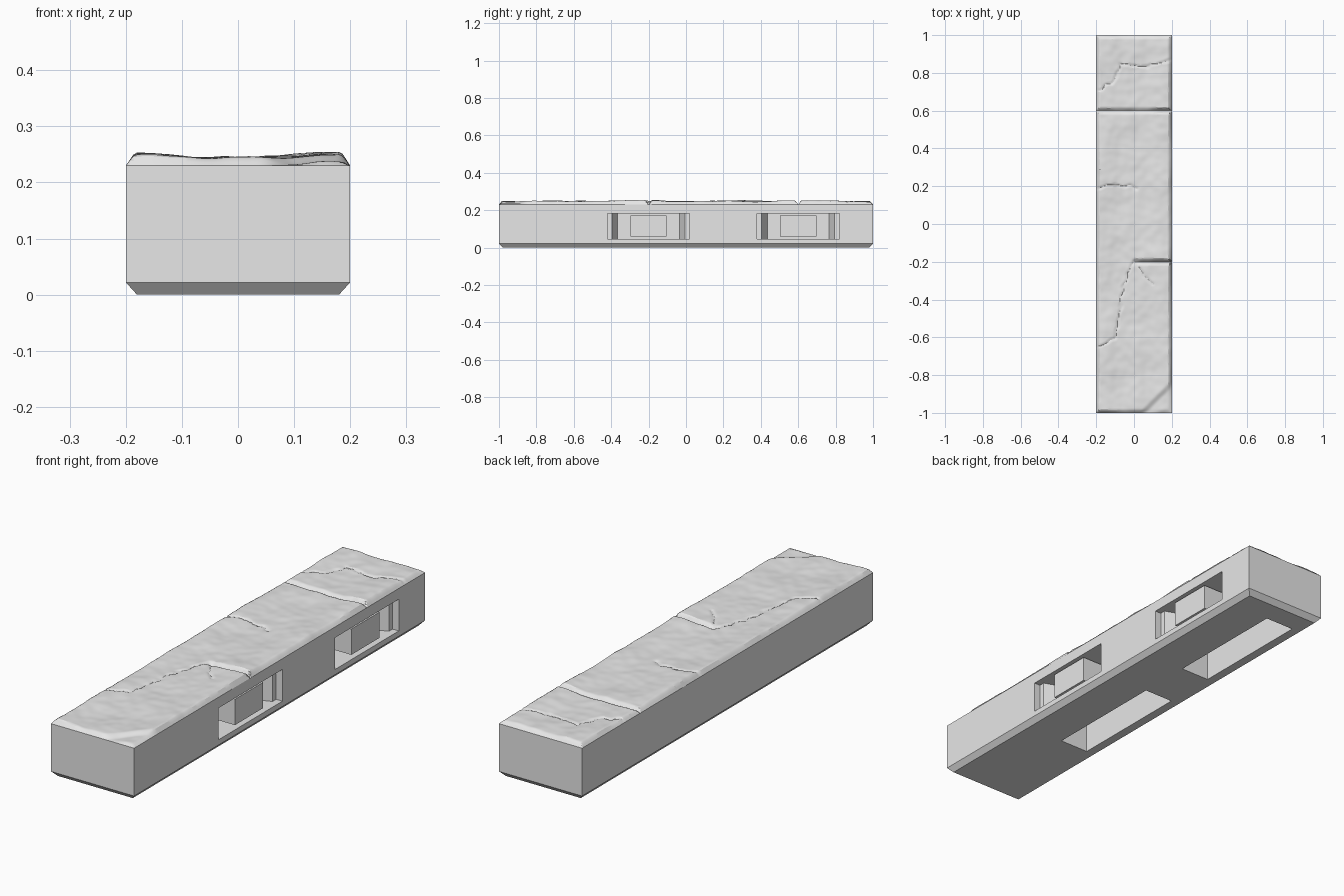
import bpy, bmesh, math
from mathutils import Vector, noise

cube = bpy.data.objects.get("Cube")
if cube:
    bpy.data.objects.remove(cube, do_unlink=True)

stone = bpy.data.materials.new("stone grey")
stone.use_nodes = True
stone.diffuse_color = (0.8, 0.8, 0.8, 1)
stone.node_tree.nodes["Principled BSDF"].inputs["Base Color"].default_value = (0.8, 0.8, 0.8, 1)


def add_object(name, bm):
    bmesh.ops.recalc_face_normals(bm, faces=bm.faces)
    mesh = bpy.data.meshes.new(name)
    bm.to_mesh(mesh)
    bm.free()
    mesh.materials.append(stone)
    obj = bpy.data.objects.new(name, mesh)
    bpy.context.collection.objects.link(obj)
    return obj


def loft(name, rings):
    """Solid from stacked rings, each given as (outline, height)."""
    bm = bmesh.new()
    loops = [[bm.verts.new((x, y, z)) for x, y in outline] for outline, z in rings]
    n = len(loops[0])
    for low, high in zip(loops, loops[1:]):
        for i in range(n):
            j = (i + 1) % n
            bm.faces.new((low[i], low[j], high[j], high[i]))
    bm.faces.new(loops[0])
    bm.faces.new(loops[-1])
    return add_object(name, bm)


def rect(x0, x1, y0, y1):
    return [(x0, y0), (x1, y0), (x1, y1), (x0, y1)]


def cut(target, cutter):
    cutter.hide_render = True
    mod = target.modifiers.new("cut", 'BOOLEAN')
    mod.operation = 'DIFFERENCE'
    mod.solver = 'EXACT'
    mod.object = cutter
    bpy.context.view_layer.objects.active = target
    bpy.ops.object.modifier_apply(modifier=mod.name)
    bpy.data.objects.remove(cutter, do_unlink=True)


# Base block with a chamfered underside
SKIRT = 0.22
full = rect(-0.2, 0.2, -1, 1)
base = loft("base_block", [(rect(-0.18, 0.18, -0.98, 0.98), 0), (full, 0.022), (full, SKIRT)])

# Clip ports in the side, each with a centre post, and slots underneath
for label, cy in (("front", -0.2), ("back", 0.6)):
    half = [(0.21, 0.22), (0.17, 0.22), (0.17, 0.195), (0.09, 0.165)]
    plan = [(x, cy + w) for x, w in half] + [(x, cy - w) for x, w in reversed(half)]
    cut(base, loft("port_cutter", [(plan, 0.045), (plan, 0.183)]))
    slot = rect(-0.14, 0, cy - 0.28, cy + 0.28)
    cut(base, loft("slot_cutter", [(slot, -0.02), (slot, 0.18)]))
    post = rect(0.085, 0.193, cy - 0.097, cy + 0.097)
    loft(label + "_port_post", [(post, 0.06), (post, 0.172)])

# Cracks across the paving slabs
CRACKS = [
    [(-0.2, -0.66), (-0.1, -0.6), (-0.08, -0.48), (-0.06, -0.34), (0, -0.2)],
    [(0.01, -0.2), (0.05, -0.27), (0.1, -0.32)],
    [(-0.2, 0.7), (-0.1, 0.76), (-0.07, 0.85), (0.05, 0.83), (0.2, 0.87)],
    [(-0.2, 0.19), (-0.1, 0.21), (0.02, 0.19)],
]


def segment_distance(p, a, b):
    a, b = Vector(a), Vector(b)
    t = max(0, min(1, (p - a).dot(b - a) / (b - a).length_squared))
    return (p - a - (b - a) * t).length


def smooth(t):
    t = max(0, min(1, t))
    return t * t * (3 - 2 * t)


def height(x, y):
    """Height of the weathered paving at a point."""
    p = Vector((x, y))
    z = 0.2425 + 0.006 * noise.noise((x * 9, y * 7, 1.3)) + 0.002 * noise.noise((x * 24, y * 24, 5))
    z += 0.006 * smooth((abs(x) - 0.06) / 0.1)
    # raised piece beside the short joint
    z += 0.004 * smooth((x - 0.01) / 0.05) * smooth((0.16 - abs(y + 0.24)) / 0.1)
    # chipped corner
    z -= 0.012 * smooth((x - y - 1.02) / 0.05)
    # thin cracks
    wobble = p + Vector((noise.noise((x * 25, y * 25, 9)), noise.noise((x * 25, y * 25, 20)))) * 0.015
    for path in CRACKS:
        d = min(segment_distance(wobble, a, b) for a, b in zip(path, path[1:]))
        z -= 0.005 * max(0, 1 - d / 0.009)
    # bevelled outer edges and joints
    edge = min(0.2 - abs(x), 1 - abs(y))
    joint = abs(y - 0.6) - 0.004
    short = math.hypot(max(0, 0.01 - x), y + 0.2) - 0.004
    d = max(0, min(edge, joint + 0.004, short + 0.004))
    rim = 0.23 + max(0, z - 0.23) * min(1, d / 0.016)
    return max(0.23, rim)


# Paving slabs as one sculpted sheet with a skirt down to the base
NX, NY = 60, 300
bm = bmesh.new()
bmesh.ops.create_grid(bm, x_segments=NX, y_segments=NY, size=1)
for v in bm.verts:
    x, y = v.co.x * 0.2, v.co.y
    v.co = (x, y, height(x, y))
border = [e for e in bm.edges if e.is_boundary]
skirt = bmesh.ops.extrude_edge_only(bm, edges=border)["geom"]
for v in skirt:
    if isinstance(v, bmesh.types.BMVert):
        v.co.z = SKIRT
paving = add_object("paving_slabs", bm)
bpy.ops.object.select_all(action='DESELECT')
paving.select_set(True)
bpy.context.view_layer.objects.active = paving
bpy.ops.object.shade_smooth_by_angle(angle=math.radians(25))
